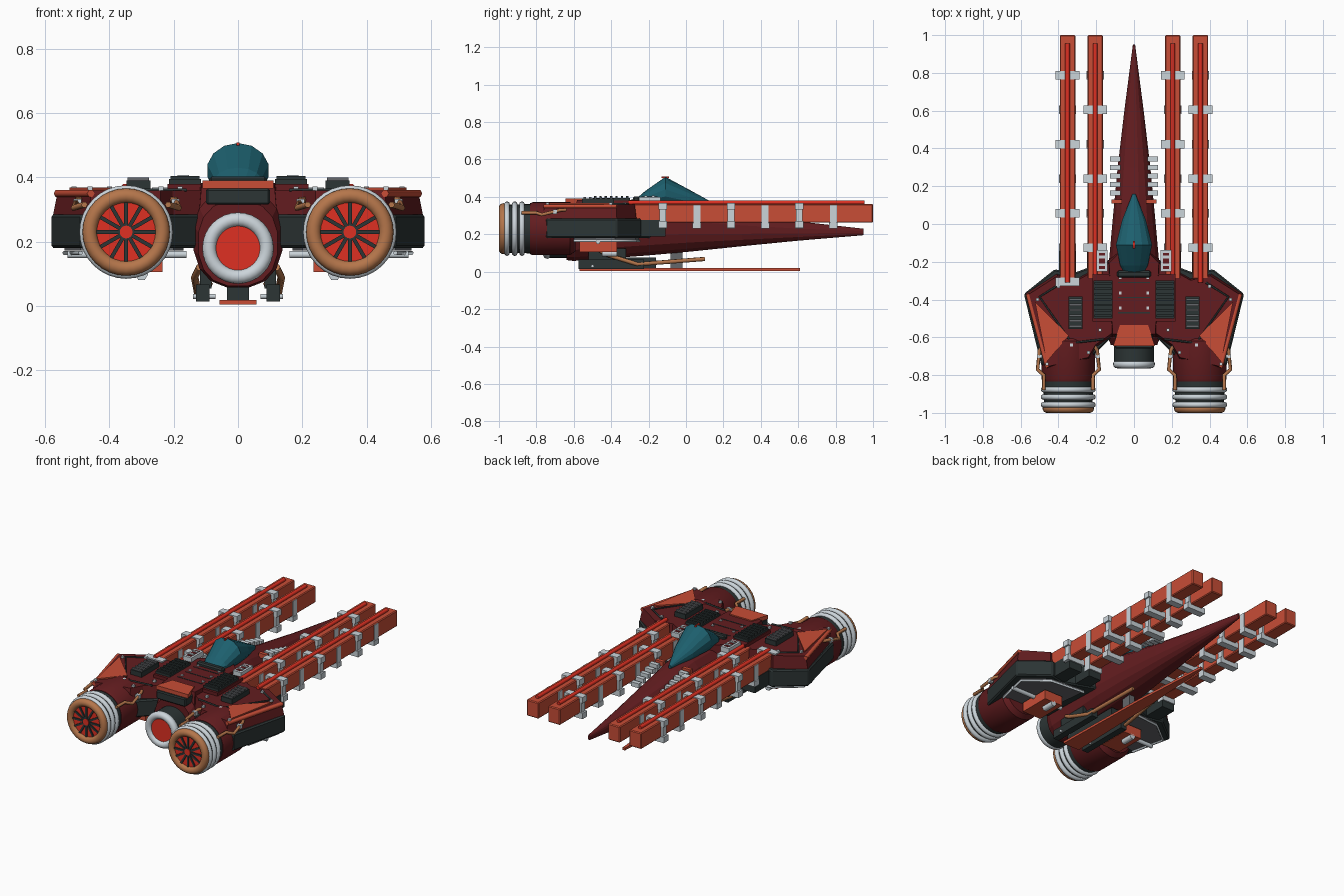
import bpy, bmesh, math
from mathutils import Vector

if "Cube" in bpy.data.objects:
    bpy.data.objects.remove(bpy.data.objects["Cube"])


def material(name, *rgb):
    m = bpy.data.materials.new(name)
    m.use_nodes = True
    m.diffuse_color = (*rgb, 1)
    m.node_tree.nodes["Principled BSDF"].inputs["Base Color"].default_value = (*rgb, 1)
    return m


MAROON = material("maroon", .125, .012, .014)
ORANGE = material("orange", .58, .075, .037)
RED = material("bright red", .74, .03, .016)
CHROME = material("chrome", .6, .66, .7)
DARK = material("charcoal", .025, .035, .035)
COPPER = material("copper", .46, .18, .07)
TEAL = material("teal glass", .012, .115, .155)
GREY = material("grey", .13, .135, .145)
SIDES = ((1, "left"), (-1, "right"))


def finish(name, bm, mat, smooth=False, bevel=0):
    bmesh.ops.recalc_face_normals(bm, faces=bm.faces)
    me = bpy.data.meshes.new(name)
    bm.to_mesh(me)
    bm.free()
    me.materials.append(mat)
    if smooth:
        me.polygons.foreach_set("use_smooth", [True] * len(me.polygons))
        me.set_sharp_from_angle(angle=math.radians(35))
    ob = bpy.data.objects.new(name, me)
    bpy.context.collection.objects.link(ob)
    if bevel:
        b = ob.modifiers.new("bevel", "BEVEL")
        b.width, b.segments = bevel, 1
    return ob


def loft(name, rings, mat, smooth=False, bevel=0):
    bm = bmesh.new()
    vs = [[bm.verts.new(p) for p in r] for r in rings]
    n = len(vs[0])
    for a, b in zip(vs, vs[1:]):
        for i in range(n):
            j = (i + 1) % n
            bm.faces.new((a[i], a[j], b[j], b[i]))
    bm.faces.new(vs[0])
    bm.faces.new(vs[-1])
    return finish(name, bm, mat, smooth, bevel)


def box(name, x, y, z, mat, size, bevel=0):
    """Box from its centre and its size."""
    a, b, c = (v / 2 for v in size)
    ring = lambda h: [(x + i * a, y + j * b, z + h) for i, j in ((-1, -1), (1, -1), (1, 1), (-1, 1))]
    return loft(name, [ring(-c), ring(c)], mat, False, bevel)


def prism(name, pts, z0, z1, mat, s=1, shrink=0, bevel=0):
    c = sum((Vector(p) for p in pts), Vector((0, 0))) / len(pts)
    top = [Vector(p).lerp(c, shrink) for p in pts]
    return loft(name, [[(s * p[0], p[1], z0) for p in pts], [(s * p[0], p[1], z1) for p in top]], mat, False, bevel)


def turned(name, x, z, profile, mat, n=32):
    """Part turned about a lengthwise axis, from (radius, y) points."""
    turn = [math.tau * i / n for i in range(n)]
    return loft(name, [[(x + r * math.cos(t), y, z + r * math.sin(t)) for t in turn] for r, y in profile], mat, True)


def round_ring(name, x, z, y, r, w, mat):
    """Ring of tube radius w whose open front shows what sits inside."""
    arc = [math.pi * (1 - i / 8) for i in range(13)]
    return turned(name, x, z, [(r + w * math.cos(a), y - w * math.sin(a)) for a in arc], mat)


def tube(name, pts, r, mat):
    cu = bpy.data.curves.new(name, "CURVE")
    cu.dimensions, cu.bevel_depth, cu.bevel_resolution, cu.use_fill_caps = "3D", r, 1, True
    sp = cu.splines.new("POLY")
    sp.points.add(len(pts) - 1)
    for q, p in zip(sp.points, pts):
        q.co = (*p, 1)
    cu.materials.append(mat)
    ob = bpy.data.objects.new(name, cu)
    bpy.context.collection.objects.link(ob)
    return ob


def hull(name, sections, n, power, mat):
    """Loft of squarish ovals from (y, half width, bottom, top)."""
    rings = []
    for y, w, lo, hi in sections:
        ring = []
        for i in range(n):
            t = math.tau * (i + .5) / n
            c, s = math.cos(t), math.sin(t)
            f = lambda v: math.copysign(abs(v) ** power, v)
            ring.append((w * f(c), y, (lo + hi) / 2 + (hi - lo) / 2 * f(s)))
        rings.append(ring)
    return loft(name, rings, mat)


# Fuselage, deck and canopy
hull("fuselage", [(-.64, .125, .06, .33), (-.6, .14, .055, .365), (-.2, .135, .085, .375), (.02, .115, .105, .365),
                  (.3, .088, .135, .315), (.6, .052, .165, .27), (.95, .006, .195, .23)], 16, .85, MAROON)
hull("canopy", [(-.26, .05, .35, .395), (-.22, .075, .345, .43), (-.11, .098, .335, .507), (.02, .065, .335, .437),
                (.16, .008, .335, .36)], 14, 1, TEAL)
box("canopy_tip", 0, -.11, .504, RED, (.008, .04, .008))
prism("deck", [(-.12, -.6), (.12, -.6), (.14, -.2), (.06, -.12), (-.06, -.12), (-.14, -.2)], .3, .383, MAROON, shrink=.06)
box("canopy_rear", 0, -.265, .388, DARK, (.18, .035, .03), .008)
prism("rear_block", [(-.1, -.66), (.1, -.66), (.1, -.55), (-.1, -.55)], .315, .366, DARK, bevel=.006)
prism("rear_panel", [(-.11, -.645), (.11, -.645), (.075, -.535), (-.075, -.535)], .366, .39, ORANGE)
for y in (-.31, -.39, -.47):
    box("deck_seam", 0, y, .383, DARK, (.17, .006, .004))
    for s, side in SIDES:
        box(side + "_deck_bolt", s * .072, y + .025, .385, CHROME, (.014, .014, .008))

# Central engine
turned("central_engine", 0, .18, [(.09, -.74), (.106, -.73), (.106, -.62)], DARK)
round_ring("central_nozzle", 0, .18, -.742, .089, .022, CHROME)
turned("central_glow", 0, .18, [(.069, -.75), (.069, -.73)], RED)

# Landing skid below the fuselage
prism("skid", [(-.058, -.57), (.058, -.57), (.04, .1), (.008, .61), (-.008, .61), (-.04, .1)], .004, .019, ORANGE)
box("skid_keel", 0, -.36, .045, DARK, (.07, .4, .06))
box("skid_strut", 0, -.05, .065, GREY, (.04, .065, .1))

WING = [(.08, -.2), (.14, -.2), (.3, -.29), (.41, -.265), (.575, -.37), (.465, -.77), (.24, -.72), (.2, -.65), (.1, -.58)]
LOWER = [(.08, -.17), (.32, -.26), (.42, -.24), (.583, -.37), (.49, -.75), (.22, -.7), (.1, -.58)]
RECESS = [(.17, -.25), (.4, -.27), (.54, -.38), (.49, -.6), (.2, -.58)]
for s, side in SIDES:
    n = side + "_"
    # Wing layers with raised panels
    prism(n + "lower_wing", LOWER, .18, .285, DARK, s, bevel=.008)
    prism(n + "upper_wing", WING, .285, .36, MAROON, s, .05)
    prism(n + "wing_recess", RECESS, .172, .182, GREY, s)
    tube(n + "recess_rim", [(s * x, y, .165) for x, y in RECESS[:4]], .007, CHROME)
    prism(n + "wing_panel", [(.345, -.59), (.525, -.41), (.462, -.73)], .359, .368, ORANGE, s)
    tube(n + "wing_edge", [(s * .562, -.37, .35), (s * .458, -.76, .35)], .012, ORANGE)
    tube(n + "wing_seam", [(s * .16, -.61, .361), (s * .33, -.63, .361), (s * .5, -.385, .361), (s * .38, -.31, .361)], .006, DARK)
    for x, y in ((.18, -.56), (.33, -.64), (.51, -.4), (.46, -.74), (.4, -.33), (.24, -.68)):
        box(n + "wing_bolt", s * x, y, .365, CHROME, (.016, .016, .012))

    # Cooling vents and chrome brackets
    for x, y, w, d, count, z in ((.31, -.47, .075, .17, 6, .375), (.165, -.4, .1, .2, 7, .38)):
        box(n + "vent", s * x, y, z, DARK, (w, d, .03))
        for i in range(count):
            box(n + "vent_slat", s * x, y + d * ((i + .5) / count - .5), z + .018, GREY if x > .2 else DARK, (w * .9, .012, .012))
    box(n + "vent_base", s * .16, -.39, .355, MAROON, (.12, .25, .05))
    box(n + "bracket", s * .17, -.195, .385, CHROME, (.058, .115, .03))
    box(n + "bracket_inset", s * .17, -.195, .4, MAROON, (.032, .085, .004))
    for y in (-.215, -.175):
        box(n + "bracket_bar", s * .17, y, .403, CHROME, (.035, .014, .008))

    # Nose ribs
    for i in range(5):
        box(n + "nose_rib", s * .1, .345 - .045 * i, .285 + .012 * i, CHROME, (.055, .027, .027))
    box(n + "nose_marker", s * .092, .12, .335, ORANGE, (.055, .022, .03))

    # Main engine with banded nozzle and spoked intake
    ex, ez = s * .348, .23
    turned(n + "engine", ex, ez, [(.12, -.59), (.142, -.62), (.142, -.82), (.135, -.835)], MAROON)
    turned(n + "engine_core", ex, ez, [(.128, -.975), (.132, -.83)], DARK)
    for y in (-.957, -.916, -.877):
        round_ring(n + "engine_band", ex, ez, y, .131, .0145, CHROME)
    round_ring(n + "nozzle", ex, ez, -.977, .113, .023, COPPER)
    turned(n + "intake_glow", ex, ez, [(.092, -.984), (.092, -.97)], RED)
    for i in range(12):
        t = math.tau * i / 12
        spoke = box(n + "spoke", 0, 0, .053, DARK, (.012, .012, .078))
        spoke.location, spoke.rotation_euler = (ex, -.984, ez), (0, t, 0)
    turned(n + "hub", ex, ez, [(.02, -.993), (.02, -.98)], RED, 16)
    for x, dx in ((.5, .022), (.195, -.022)):
        tube(n + "engine_pipe", [(s * (x - dx), -.63, .33), (s * x, -.67, .33), (s * (x + dx * .5), -.77, .305),
                                 (s * (x - dx), -.8, .315), (s * (x - dx), -.88, .315)], .01, COPPER)
        box(n + "pipe_clip", s * x, -.7, .32, CHROME, (.025, .02, .025))

    # Underside pods, rails and pipes
    box(n + "pod", s * .3, -.47, .135, ORANGE, (.13, .2, .06))
    box(n + "pod_mount", s * .3, -.47, .17, DARK, (.07, .15, .03))
    tube(n + "pod_barrel", [(s * .3, -.45, .098), (s * .3, -.37, .098)], .02, CHROME)
    tube(n + "cross_rail", [(s * .16, -.47, .16), (s * .53, -.47, .16)], .013, CHROME)
    box(n + "foot", s * .11, -.4, .04, DARK, (.042, .35, .052))
    box(n + "foot_arm", s * .1, -.42, .09, DARK, (.035, .2, .07))
    tube(n + "foot_pin", [(s * .07, -.5, .03), (s * .14, -.5, .03)], .009, CHROME)
    tube(n + "belly_pipe", [(s * .12, -.47, .12), (s * .135, -.42, .09), (s * .125, -.26, .04), (s * .09, .1, .068)], .012, COPPER)

    # Long forward guns: wide clamps alternate with slim straps
    for x in (.205, .352):
        gx = s * x
        place = n + ("inner_" if x < .3 else "outer_")
        box(place + "gun", gx, .355, .312, ORANGE, (.082, 1.29, .1), .005)
        box(place + "gun_mount", gx, -.215, .232, DARK, (.088, .21, .09))
        tube(place + "gun_rail", [(gx, -.46 if x < .3 else -.31, .369), (gx, .955, .369)], .012, RED)
        wide = 0 if s * x in (-.352, .205) else 1
        for i in range(7 if x > .3 and not wide else 6):
            y = .788 - .1825 * i
            if i % 2 == wide:
                box(place + "clamp", gx, y, .302, CHROME, (.106, .036, .13))
                for z in (.35, .252):
                    box(place + "clamp_flange", gx, y, z, CHROME, (.126, .045, .036))
            else:
                box(place + "strap", gx, y, .294, CHROME, (.09, .038, .126))
                box(place + "strap_foot", gx, y, .245, CHROME, (.092, .045, .03))
